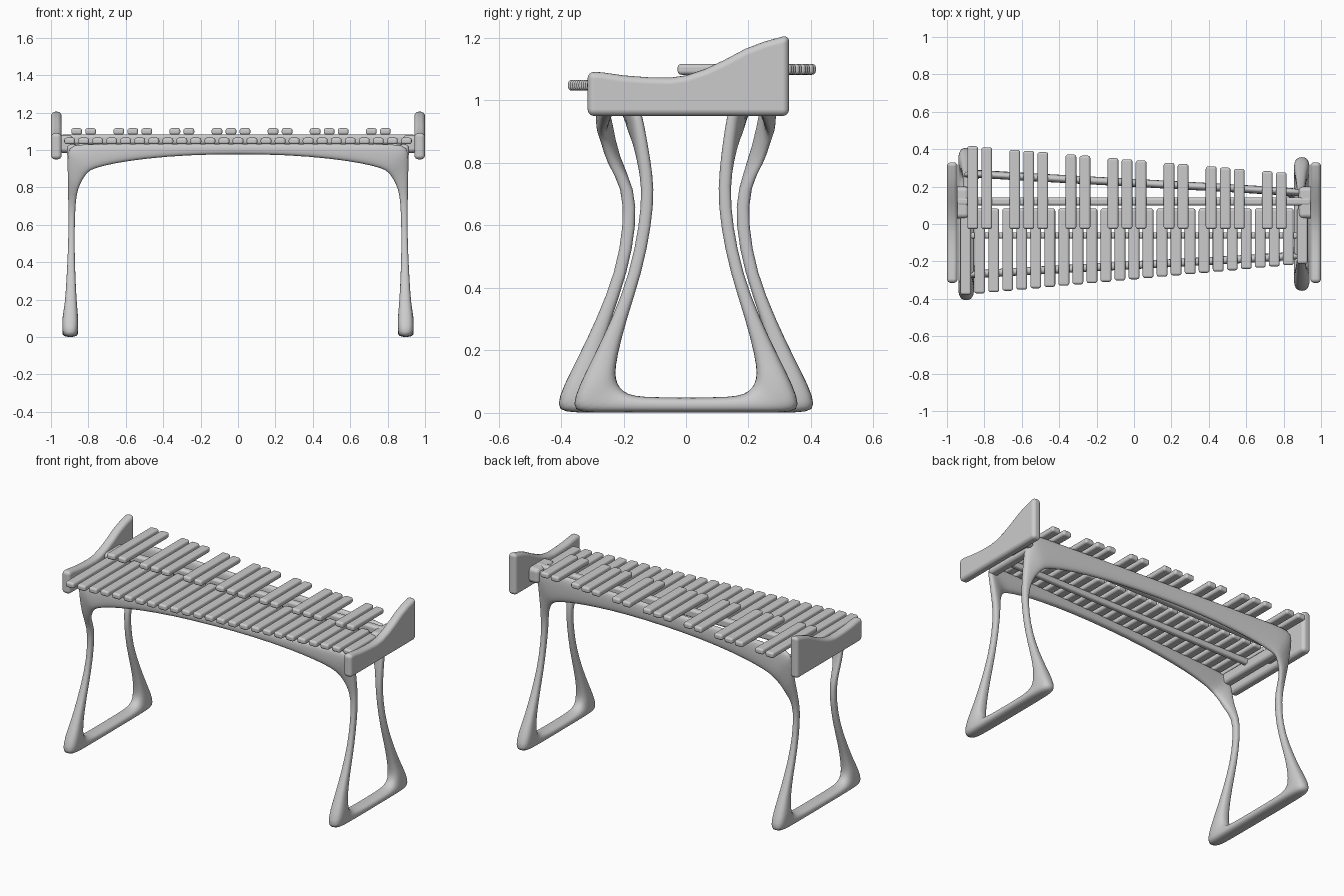
import bpy, bmesh, math
from mathutils import Vector

if "Cube" in bpy.data.objects:
    bpy.data.objects.remove(bpy.data.objects["Cube"])


def finish(name, bm):
    bmesh.ops.recalc_face_normals(bm, faces=bm.faces[:])
    me = bpy.data.meshes.new(name)
    bm.to_mesh(me)
    bm.free()
    ob = bpy.data.objects.new(name, me)
    bpy.context.collection.objects.link(ob)
    for p in me.polygons:
        p.use_smooth = True
    return ob


def bevel(ob, width, segments=3):
    m = ob.modifiers.new("bevel", 'BEVEL')
    m.width, m.segments, m.limit_method = width, segments, 'ANGLE'
    m.harden_normals = True
    return ob


def box(name, lo, hi, width):
    bm = bmesh.new()
    bmesh.ops.create_cube(bm, size=1)
    for v in bm.verts:
        v.co = Vector([(lo[i] + hi[i]) / 2 + v.co[i] * (hi[i] - lo[i]) for i in range(3)])
    return bevel(finish(name, bm), width)


def loop_loft(name, stations, n=12, power=0.75):
    """Closed loft through (centre, half axis a, half axis b) sections."""
    bm = bmesh.new()
    rings = []
    for c, a, b in stations:
        ring = []
        for k in range(n):
            t = 2 * math.pi * (k + 0.5) / n
            u, w = math.cos(t), math.sin(t)
            u = math.copysign(abs(u) ** power, u)
            w = math.copysign(abs(w) ** power, w)
            ring.append(bm.verts.new(c + a * u + b * w))
        rings.append(ring)
    for r, q in zip(rings, rings[1:] + rings[:1]):
        for k in range(n):
            j = (k + 1) % n
            bm.faces.new((r[k], r[j], q[j], q[k]))
    ob = finish(name, bm)
    ob.modifiers.new("smooth", 'SUBSURF').levels = 1
    ob.modifiers["smooth"].render_levels = 1
    return ob


# Arch: outer x, outer z below the rail top, inner x, inner z, pull towards middle
ARCH = [(0, 0, 0, .978, 0), (.27, 0, .27, .973, 0), (.5, 0, .5, .953, 0),
        (.70, 0, .67, .927, 0), (.84, 0, .77, .90, 0), (.912, .012, .80, .883, 0),
        (.913, .09, .83, .845, .018), (.91, .2, .857, .79, .034)]
# Leg: z, right outer y, right inner y, left outer y, left inner y, outer x, inner x
LEG = [(.72, .140, .100, .203, .162, .908, .868), (.6, .150, .110, .200, .158, .906, .873),
       (.45, .180, .140, .226, .186, .910, .873), (.3, .237, .190, .287, .240, .918, .868),
       (.18, .297, .220, .345, .270, .926, .861)]
# Foot corner and beam: outer y, outer z, inner y, inner z
FOOT = [(.345, .085, .226, .125), (.367, .02, .219, .095), (.345, 0, .2, .068),
        (.25, 0, .165, .054), (.1, 0, .1, .05)]


def quarter(s, f):
    top = 1.033 if f < 0 else 1.083
    out = []
    for xo, dz, xi, zi, dy in ARCH:
        o, i = Vector((s * xo, 0, top - dz)), Vector((s * xi, 0, zi))
        c = (o + i) / 2
        c.y = f * (.22 - .055 * s * xo - dy)
        out.append((c, (i - o) / 2, Vector((0, -f * .022, 0))))
    for z, ro, ri, lo, li, xo, xi in LEG:
        yo, yi = (ro, ri) if s > 0 else (lo, li)
        out.append((Vector((s * (xo + xi) / 2, f * (yo + yi) / 2, z)),
                    Vector((s * (xi - xo) / 2, 0, 0)), Vector((0, f * (yi - yo) / 2, 0))))
    e = 0 if s > 0 else .05
    for yo, zo, yi, zi in FOOT:
        o, i = Vector((0, f * (yo + e), zo)), Vector((0, f * (yi + e), zi))
        c = (o + i) / 2
        c.x = s * .897
        out.append((c, Vector((-s * .044, 0, 0)), (i - o) / 2))
    return out


def half(s):
    return quarter(s, -1) + quarter(s, 1)[::-1]


# One continuous frame: front arch, both legged ends, back arch
loop_loft("stand_frame", half(1) + half(-1)[::-1][1:-1])

# Inner rails carrying the bars
box("front_inner_rail", (-.9, -.078, .995), (.9, -.045, 1.033), .012)
box("back_inner_rail", (-.95, .098, 1.03), (.95, .143, 1.083), .016)

# Ends: cross beam, neck and shaped side panel
TOP = [(-.315, 1.092), (-.27, 1.09), (-.2, 1.08), (-.12, 1.074), (-.05, 1.073), (0, 1.08),
       (.06, 1.10), (.12, 1.128), (.19, 1.165), (.25, 1.188), (.33, 1.21)]
for s, side in ((1, "right"), (-1, "left")):
    y = .22 - .05 * s
    xs = sorted((s * .855, s * .915))
    box(side + "_cross_beam", (xs[0], -y, .96), (xs[1], y, 1.03), .02)
    xs = sorted((s * .88, s * .965))
    box(side + "_panel_neck", (xs[0], .03, .985), (xs[1], .2, 1.08), .025)
    bm = bmesh.new()
    outline = [(-.315, .95), *TOP, (.33, .95)]
    face = bm.faces.new([bm.verts.new((s * .943, a, b)) for a, b in outline])
    ext = bmesh.ops.extrude_face_region(bm, geom=[face])
    for v in ext["geom"]:
        if isinstance(v, bmesh.types.BMVert):
            v.co.x += s * .057
    bevel(finish(side + "_side_panel", bm), .022, 4)

# Bars: 25 in the front row, grouped twos and threes in the raised back row
for k in range(25):
    x = -.9 + .075 * k
    front = -.378 + .165 * k / 24
    box("front_bar", (x - .029, front, 1.031), (x + .029, .083, 1.066), .013)
    if k < 24 and k % 7 not in (2, 6):
        x += .0375
        back = .416 - .14 * k / 22
        box("back_bar", (x - .029, -.027, 1.082), (x + .029, back, 1.117), .013)
